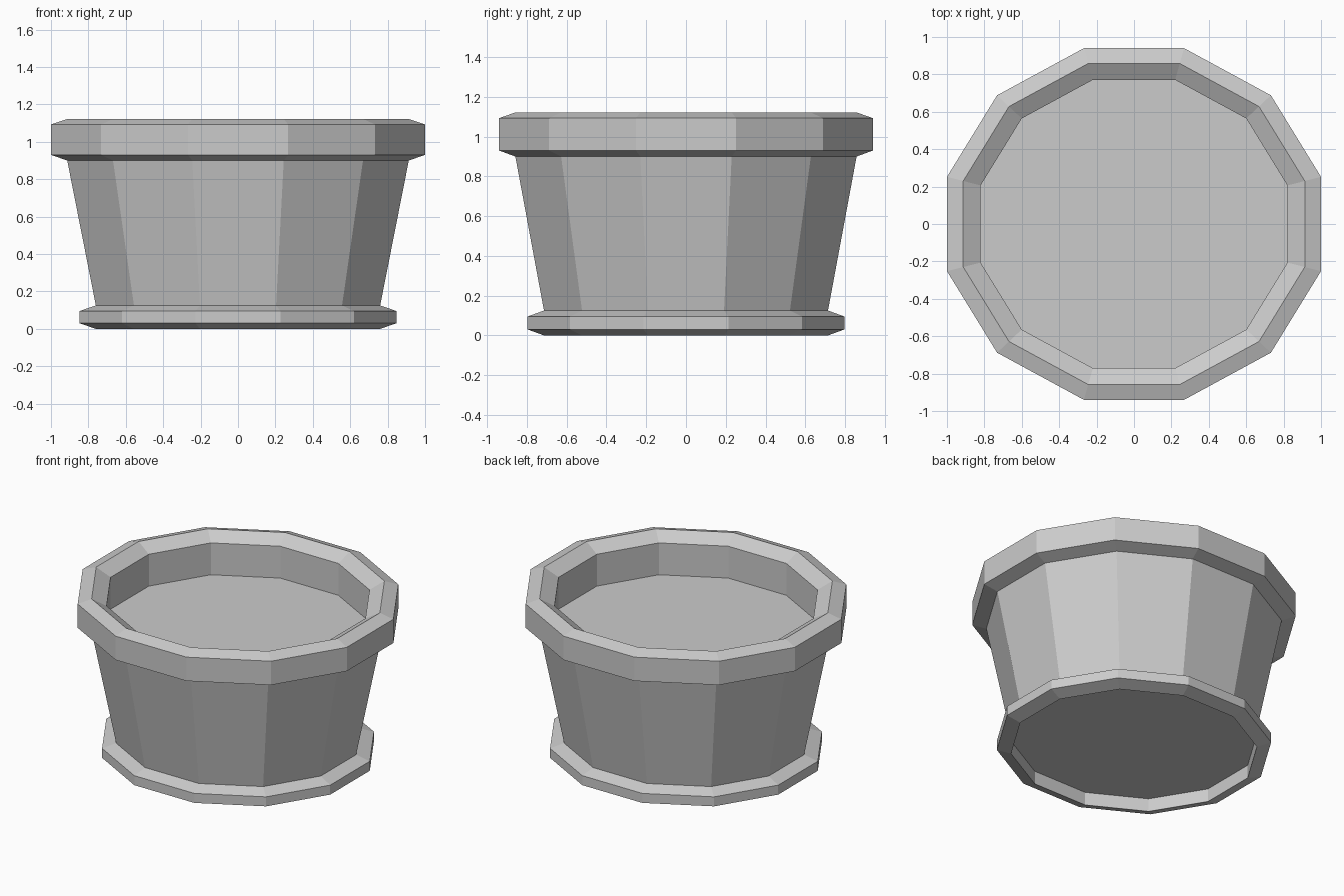
import bpy, bmesh, math

if "Cube" in bpy.data.objects:
    bpy.data.objects.remove(bpy.data.objects["Cube"])

SIDES = 12
Y_SCALE = 0.94                          # the pot is slightly oval
TO_CORNER = 1 / math.cos(math.pi / SIDES)


def lathe(name, profile, cap_start=False, cap_end=False):
    """Turn a (half width, height) profile into a 12-sided ring with flat faces."""
    bm = bmesh.new()
    rings = []
    for r, z in profile:
        ring = []
        for i in range(SIDES):
            a = 2 * math.pi * (i + 0.5) / SIDES
            ring.append(bm.verts.new((r * TO_CORNER * math.cos(a),
                                      r * TO_CORNER * math.sin(a) * Y_SCALE, z)))
        rings.append(ring)
    for low, high in zip(rings, rings[1:]):
        for i in range(SIDES):
            j = (i + 1) % SIDES
            bm.faces.new((low[i], low[j], high[j], high[i]))
    if cap_start:
        bm.faces.new(rings[0][::-1])
    if cap_end:
        bm.faces.new(rings[-1])
    mesh = bpy.data.meshes.new(name)
    bm.to_mesh(mesh)
    bm.free()
    obj = bpy.data.objects.new(name, mesh)
    bpy.context.collection.objects.link(obj)
    return obj


# Foot ring with its recessed, straight-walled underside
lathe("base_ring", [(0.76, 0.09), (0.76, 0.0), (0.848, 0.03), (0.848, 0.095), (0.76, 0.125)],
      cap_start=True)

# Tapered pot wall
lathe("pot_wall", [(0.76, 0.125), (0.913, 0.90)])

# Bevelled rim, inner wall and the soil surface closing it
lathe("rim_and_soil", [(0.913, 0.90), (1.0, 0.93), (1.0, 1.093), (0.913, 1.122),
                       (0.82, 1.068), (0.82, 0.85)], cap_end=True)
